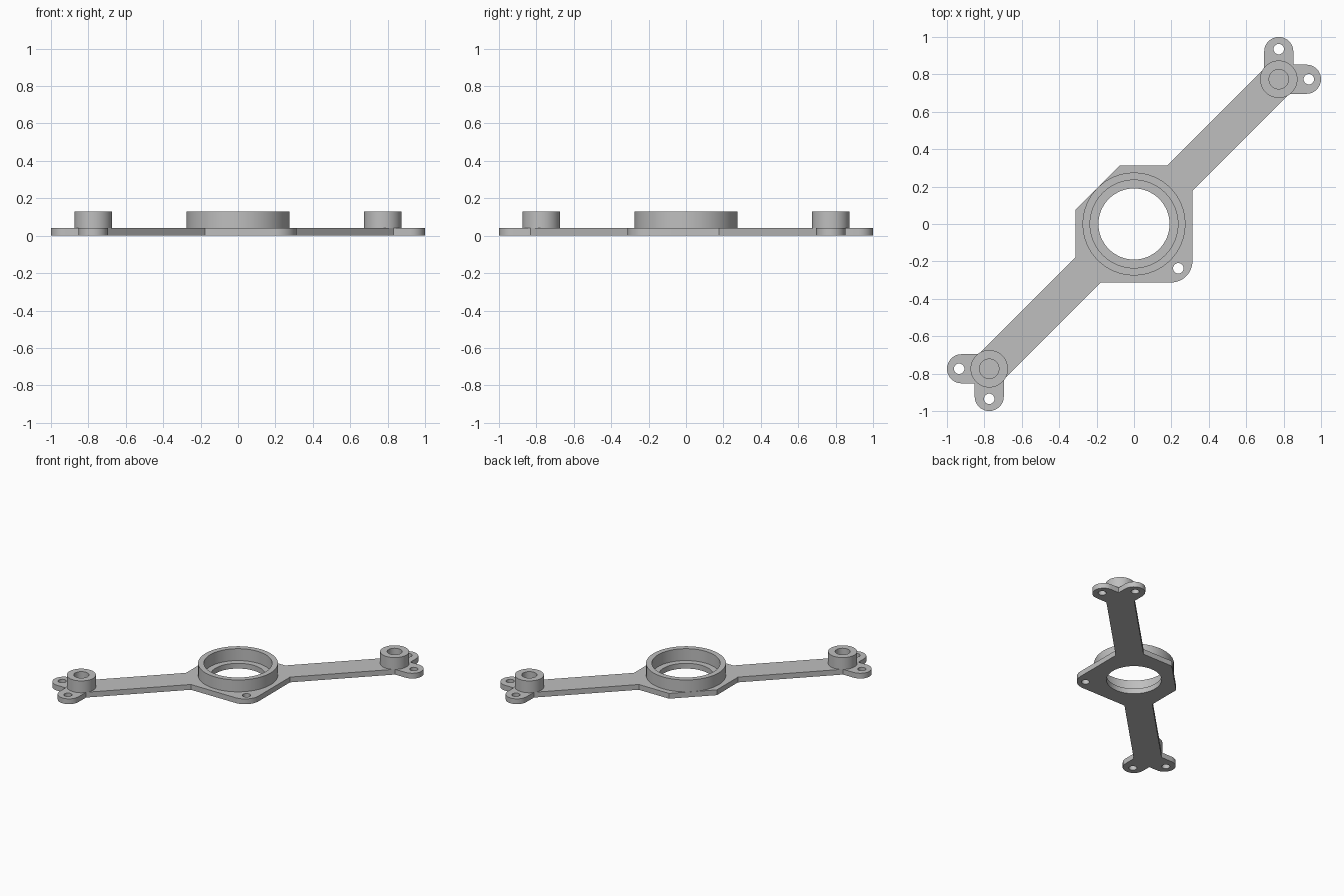
import bpy
import bmesh
from math import radians, cos, sin, tau

cube = bpy.data.objects.get("Cube")
if cube:
    bpy.data.objects.remove(cube, do_unlink=True)

PLATE_H = 0.04      # plate thickness
TOP = 0.13          # height of ring and bosses
BOSS = 0.774        # boss centre along x and y
PAD = 0.922         # centre of the rounded pad end
PAD_R = 0.078
SCREW = 0.935       # pad screw hole

grey = bpy.data.materials.new("grey plastic")
grey.use_nodes = True
colour = (0.52, 0.52, 0.52, 1)
grey.diffuse_color = colour
grey.node_tree.nodes["Principled BSDF"].inputs["Base Color"].default_value = colour


def arc(cx, cy, r, start, end, steps=16):
    angles = [radians(start + (end - start) * i / steps) for i in range(steps + 1)]
    return [(cx + r * cos(a), cy + r * sin(a)) for a in angles]


def circle(cx, cy, r, steps=32):
    return arc(cx, cy, r, 0, 360, steps)[:-1]


def finish(name, bm):
    bmesh.ops.remove_doubles(bm, verts=bm.verts, dist=1e-5)
    bmesh.ops.recalc_face_normals(bm, faces=bm.faces)
    mesh = bpy.data.meshes.new(name)
    bm.to_mesh(mesh)
    bm.free()
    mesh.materials.append(grey)
    obj = bpy.data.objects.new(name, mesh)
    bpy.context.collection.objects.link(obj)
    bpy.ops.object.select_all(action='DESELECT')
    obj.select_set(True)
    bpy.context.view_layer.objects.active = obj
    bpy.ops.object.shade_smooth_by_angle(angle=radians(30))
    return obj


def extruded_plate(name, loops, height):
    """Extrude an outline with holes up from the ground."""
    curve = bpy.data.curves.new(name + " outline", 'CURVE')
    curve.dimensions = '2D'
    curve.fill_mode = 'BOTH'
    curve.extrude = height / 2
    for loop in loops:
        spline = curve.splines.new('POLY')
        spline.points.add(len(loop) - 1)
        for point, (x, y) in zip(spline.points, loop):
            point.co = (x, y, 0, 1)
        spline.use_cyclic_u = True
    helper = bpy.data.objects.new(name + " outline", curve)
    bpy.context.collection.objects.link(helper)
    bpy.context.view_layer.update()
    graph = bpy.context.evaluated_depsgraph_get()
    mesh = bpy.data.meshes.new_from_object(helper.evaluated_get(graph))
    bm = bmesh.new()
    bm.from_mesh(mesh)
    bmesh.ops.translate(bm, verts=bm.verts, vec=(0, 0, height / 2))
    bpy.data.objects.remove(helper, do_unlink=True)
    bpy.data.curves.remove(curve)
    bpy.data.meshes.remove(mesh)
    return finish(name, bm)


def tube(name, x, y, outer, inner, steps):
    """Upright tube standing on the plate."""
    bm = bmesh.new()
    profile = [(outer, PLATE_H), (outer, TOP), (inner, TOP), (inner, PLATE_H)]
    rings = []
    for r, z in profile:
        rings.append([bm.verts.new((x + r * cos(tau * i / steps),
                                    y + r * sin(tau * i / steps), z))
                      for i in range(steps)])
    for k in range(4):
        a, b = rings[k], rings[(k + 1) % 4]
        for i in range(steps):
            j = (i + 1) % steps
            bm.faces.new((a[i], a[j], b[j], b[i]))
    return finish(name, bm)


# Arm with two rounded pads at its end; the opposite arm is the same turned round
arm = [(0.313, 0.177), (0.831, 0.695)]
arm += arc(PAD, BOSS, PAD_R, -90, 90)
arm += [(BOSS + PAD_R, BOSS + PAD_R)]
arm += arc(BOSS, PAD, PAD_R, 0, 180)
arm += [(0.695, 0.831), (0.177, 0.313)]
far_arm = [(-x, -y) for x, y in arm]

# Hub outline: one chamfered corner and one rounded corner between the arms
chamfer = [(-0.077, 0.313), (-0.313, 0.077)]
rounded = arc(0.197, -0.197, 0.116, -90, 0)
outline = arm + chamfer + far_arm + rounded

holes = [circle(0, 0, 0.19, 64), circle(0.237, -0.237, 0.028)]
for s in (1, -1):
    holes.append(circle(s * SCREW, s * BOSS, 0.028))
    holes.append(circle(s * BOSS, s * SCREW, 0.028))

extruded_plate("base_plate", [outline] + holes, PLATE_H)

# Raised ring and the two end bosses
tube("centre_ring", 0, 0, 0.275, 0.235, 64)
tube("left_boss", BOSS, BOSS, 0.1, 0.052, 48)
tube("right_boss", -BOSS, -BOSS, 0.1, 0.052, 48)
